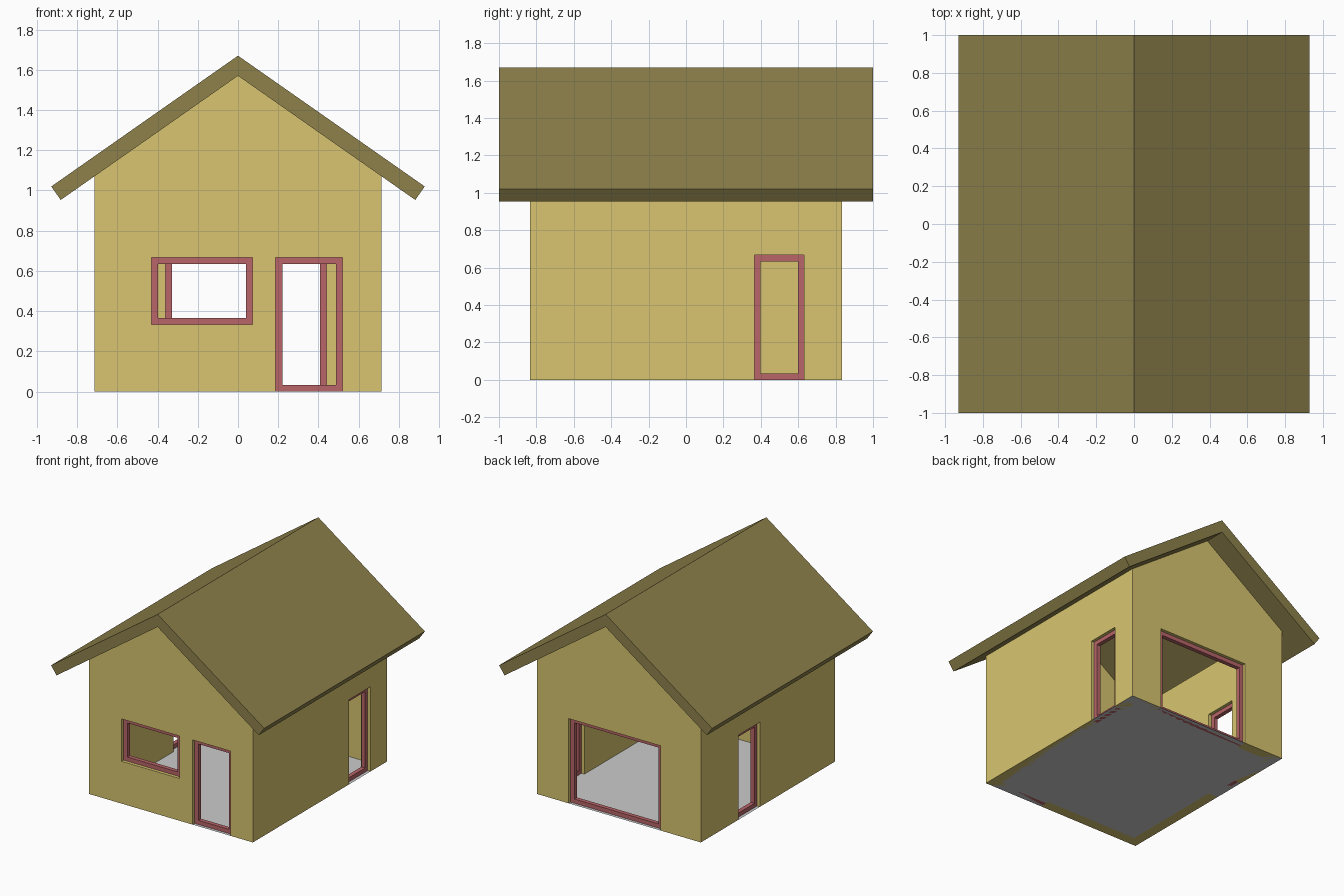
import bpy, bmesh, math

if "Cube" in bpy.data.objects:
    bpy.data.objects.remove(bpy.data.objects["Cube"])

WX, WY, T = 0.713, 0.833, 0.083      # half width, half depth, wall thickness
APEX, TOP, BAR = 1.57, 1.071, 0.033  # gable peak, side wall height, frame size


def material(name, rgb):
    m = bpy.data.materials.new(name)
    m.diffuse_color = (*rgb, 1)
    m.use_nodes = True
    m.node_tree.nodes["Principled BSDF"].inputs["Base Color"].default_value = m.diffuse_color
    return m


YELLOW = material("wall_yellow", (0.69, 0.56, 0.16))
OLIVE = material("roof_olive", (0.27, 0.22, 0.07))
RED = material("frame_red", (0.48, 0.13, 0.14))


def finish(name, bm, mat=None, loc=(0, 0, 0), rot=0):
    bmesh.ops.recalc_face_normals(bm, faces=bm.faces)
    me = bpy.data.meshes.new(name)
    bm.to_mesh(me)
    bm.free()
    if mat:
        me.materials.append(mat)
    ob = bpy.data.objects.new(name, me)
    bpy.context.collection.objects.link(ob)
    ob.location = loc
    ob.rotation_euler.z = rot
    return ob


def prism(name, pts, depth, mat=None, loc=(0, 0, 0), rot=0):
    """Outline in x-z, extruded along y and centred on it."""
    bm = bmesh.new()
    a, b = [[bm.verts.new((x, y, z)) for x, z in pts] for y in (-depth / 2, depth / 2)]
    bm.faces.new(a)
    bm.faces.new(b)
    for i in range(len(pts)):
        j = (i + 1) % len(pts)
        bm.faces.new((a[i], a[j], b[j], b[i]))
    return finish(name, bm, mat, loc, rot)


def rect(x0, x1, z0, z1):
    return [(x0, z0), (x1, z0), (x1, z1), (x0, z1)]


def frame(name, x0, x1, z0, z1, loc, rot):
    """Mitred rectangular frame set in the middle of the wall."""
    bm = bmesh.new()
    outer, inner = rect(x0, x1, z0, z1), rect(x0 + BAR, x1 - BAR, z0 + BAR, z1 - BAR)
    rings = [[bm.verts.new((x, y, z)) for x, z in pts]
             for pts, y in ((outer, -BAR / 2), (outer, BAR / 2), (inner, BAR / 2), (inner, -BAR / 2))]
    for k in range(4):
        p, q = rings[k], rings[(k + 1) % 4]
        for i in range(4):
            j = (i + 1) % 4
            bm.faces.new((p[i], p[j], q[j], q[i]))
    finish(name, bm, RED, loc, rot)


def wall(name, pts, openings, loc, rot=0):
    ob = prism(name, pts, T, YELLOW, loc, rot)
    for label, x0, x1, z0, z1 in openings:
        # cut the hole (through the ground edge for doors), then fit the frame
        cutter = prism("cutter", rect(x0, x1, z0 if z0 else -0.2, z1), 3 * T, None, loc, rot)
        cutter.hide_render = True
        mod = ob.modifiers.new("opening", 'BOOLEAN')
        mod.operation, mod.solver, mod.object = 'DIFFERENCE', 'EXACT', cutter
        bpy.context.view_layer.objects.active = ob
        bpy.ops.object.modifier_apply(modifier=mod.name)
        bpy.data.objects.remove(cutter)
        frame(label, x0, x1, z0, z1, loc, rot)


# Gable walls
gable = [(-WX, 0), (WX, 0), (WX, TOP), (0, APEX), (-WX, TOP)]
wall("front_wall", gable, [("front_window_frame", -0.43, 0.073, 0.333, 0.667),
                           ("front_door_frame", 0.187, 0.52, 0, 0.667)], (0, -WY + T / 2, 0))
wall("back_wall", gable, [("back_opening_frame", -0.36, 0.44, 0, 0.667)], (0, WY - T / 2, 0))

# Side walls run between the gables
side = rect(-WY + T, WY - T, 0, TOP)
wall("right_wall", side, [("right_door_frame", 0.365, 0.632, 0, 0.667)],
     (WX - T / 2, 0, 0), math.pi / 2)
wall("left_wall", side, [("left_door_frame", 0.098, 0.365, 0, 0.667)],
     (-WX + T / 2, 0, 0), math.pi / 2)

# Pitched roof with overhangs
prism("roof", [(0, 1.67), (0.928, 1.02), (0.881, 0.953), (0, APEX),
               (-0.881, 0.953), (-0.928, 1.02)], 2.0, OLIVE)

# Floor sheet
bm = bmesh.new()
bm.faces.new([bm.verts.new((x, y, 0)) for x, y in rect(-WX, WX, -WY, WY)])
finish("floor", bm)
